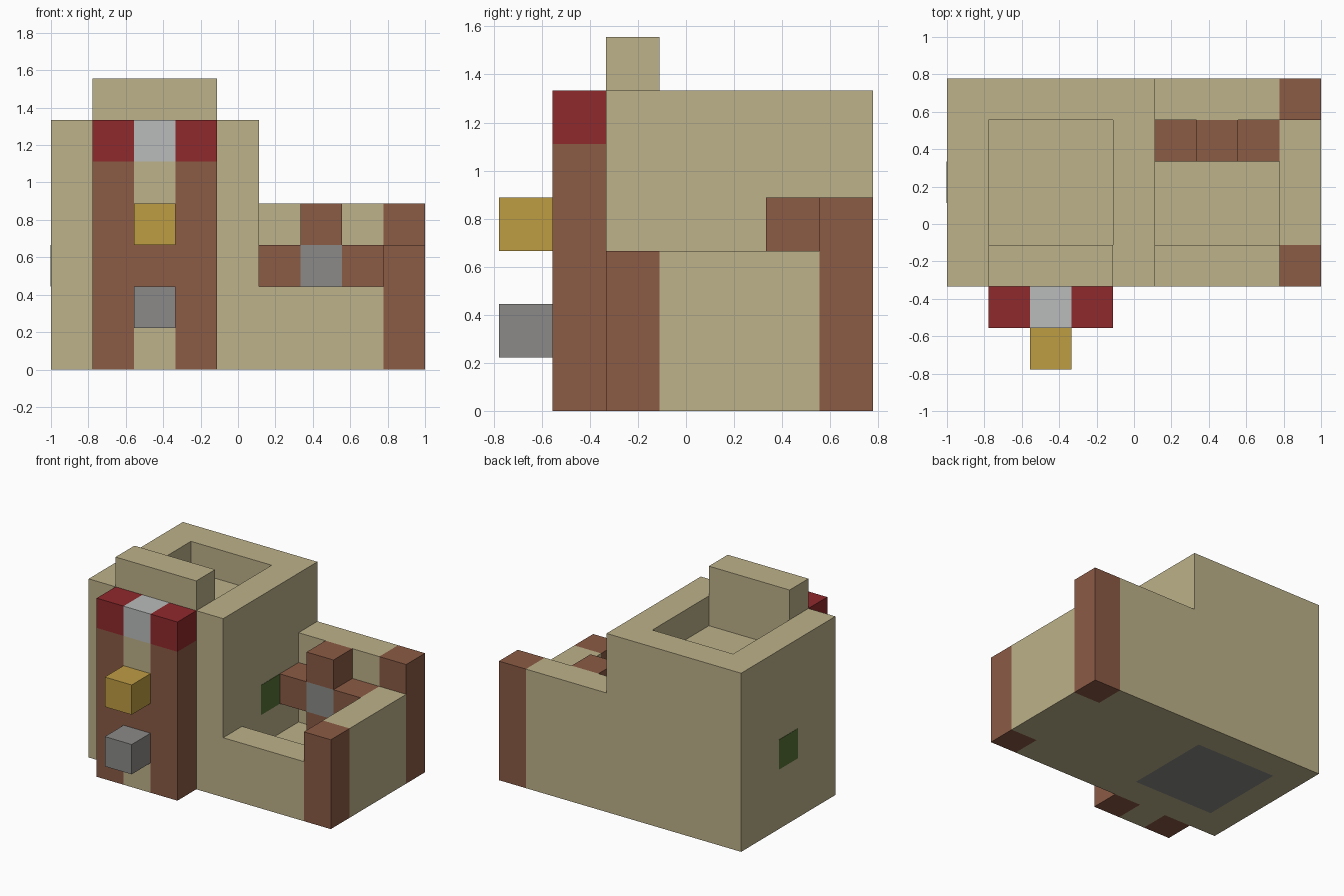
import bpy
import bmesh
from mathutils import Vector

U = 2 / 9                                  # size of one building block
ORIGIN = Vector((-1, -3.5 * U, 0))         # corner of the block grid

if "Cube" in bpy.data.objects:
    bpy.data.objects.remove(bpy.data.objects["Cube"])


def material(name, *rgb):
    """Flat material from 0-255 sRGB values."""
    lin = [((c / 255 + 0.055) / 1.055) ** 2.4 for c in rgb] + [1]
    mat = bpy.data.materials.new(name)
    mat.use_nodes = True
    mat.diffuse_color = lin
    shader = next(n for n in mat.node_tree.nodes if n.type == 'BSDF_PRINCIPLED')
    shader.inputs["Base Color"].default_value = lin
    return mat


SAND = material("sandstone", 189, 178, 138)
WOOD = material("brown_wood", 139, 91, 69)
RED = material("red_cloth", 144, 41, 44)
WHITE = material("white_cloth", 186, 188, 188)
GOLD = material("gold", 190, 156, 68)
STONE = material("grey_stone", 139, 138, 136)
GREEN = material("green_glass", 86, 113, 52)


def block(name, mat, lo, hi):
    """Box between two grid corners."""
    lo, hi = Vector(lo) * U + ORIGIN, Vector(hi) * U + ORIGIN
    bm = bmesh.new()
    bmesh.ops.create_cube(bm, size=1)
    bmesh.ops.scale(bm, vec=hi - lo, verts=bm.verts)
    bmesh.ops.translate(bm, vec=(lo + hi) / 2, verts=bm.verts)
    mesh = bpy.data.meshes.new(name)
    bm.to_mesh(mesh)
    bm.free()
    mesh.materials.append(mat)
    obj = bpy.data.objects.new(name, mesh)
    bpy.context.collection.objects.link(obj)
    return obj


def cell(name, mat, x, y, z):
    return block(name, mat, (x, y, z), (x + 1, y + 1, z + 1))


# House: sunken roof on top, stone floor set into the underside
house = block("house", SAND, (0, 2, 0), (5, 7, 6))
house.data.materials.append(STONE)
bm = bmesh.new()
bm.from_mesh(house.data)
bm.normal_update()
top = next(f for f in bm.faces if f.normal.z > 0.9)
base = next(f for f in bm.faces if f.normal.z < -0.9)
for face in (top, base):
    bmesh.ops.inset_region(bm, faces=[face], thickness=U, use_even_offset=True)
base.material_index = 1
roof = bmesh.ops.extrude_discrete_faces(bm, faces=[top])["faces"][0]
bmesh.ops.translate(bm, vec=(0, 0, -U), verts=roof.verts)
bm.to_mesh(house.data)
bm.free()

# Front parapet and side windows
block("parapet", SAND, (1, 2, 6), (4, 3, 7))
for side, x in (("right", 0), ("left", 5)):
    block(side + "_window", GREEN, (x - 0.01, 4, 2), (x + 0.01, 5, 3))

# Entrance front: two wooden columns with red caps
for side, x in (("right", 1), ("left", 3)):
    block(side + "_column", WOOD, (x, 1, 0), (x + 1, 2, 5))
    cell(side + "_red_cap", RED, x, 1, 5)

# Entrance front: middle stack
cell("door_sill", SAND, 2, 1, 0)
block("middle_beam", WOOD, (2, 1, 1), (3, 2, 4))
cell("upper_panel", SAND, 2, 1, 4)
cell("white_cap", WHITE, 2, 1, 5)
cell("stone_knob", STONE, 2, 0, 1)
cell("gold_knob", GOLD, 2, 0, 3)

# Courtyard
block("courtyard_floor", SAND, (5, 3, 0), (8, 6, 1))
block("front_wall", SAND, (5, 2, 0), (8, 3, 2))
block("back_wall", SAND, (5, 6, 0), (8, 7, 4))
block("left_wall", SAND, (8, 3, 0), (9, 6, 3))
block("front_post", WOOD, (8, 2, 0), (9, 3, 4 - 1))
block("back_post", WOOD, (8, 6, 0), (9, 7, 4))

# Wooden cross with a stone hub against the back wall
cell("cross_hub", STONE, 6, 5, 2)
for name, dx, dz in (("right", -1, 0), ("left", 1, 0), ("lower", 0, -1), ("upper", 0, 1)):
    cell("cross_" + name + "_arm", WOOD, 6 + dx, 5, 2 + dz)
